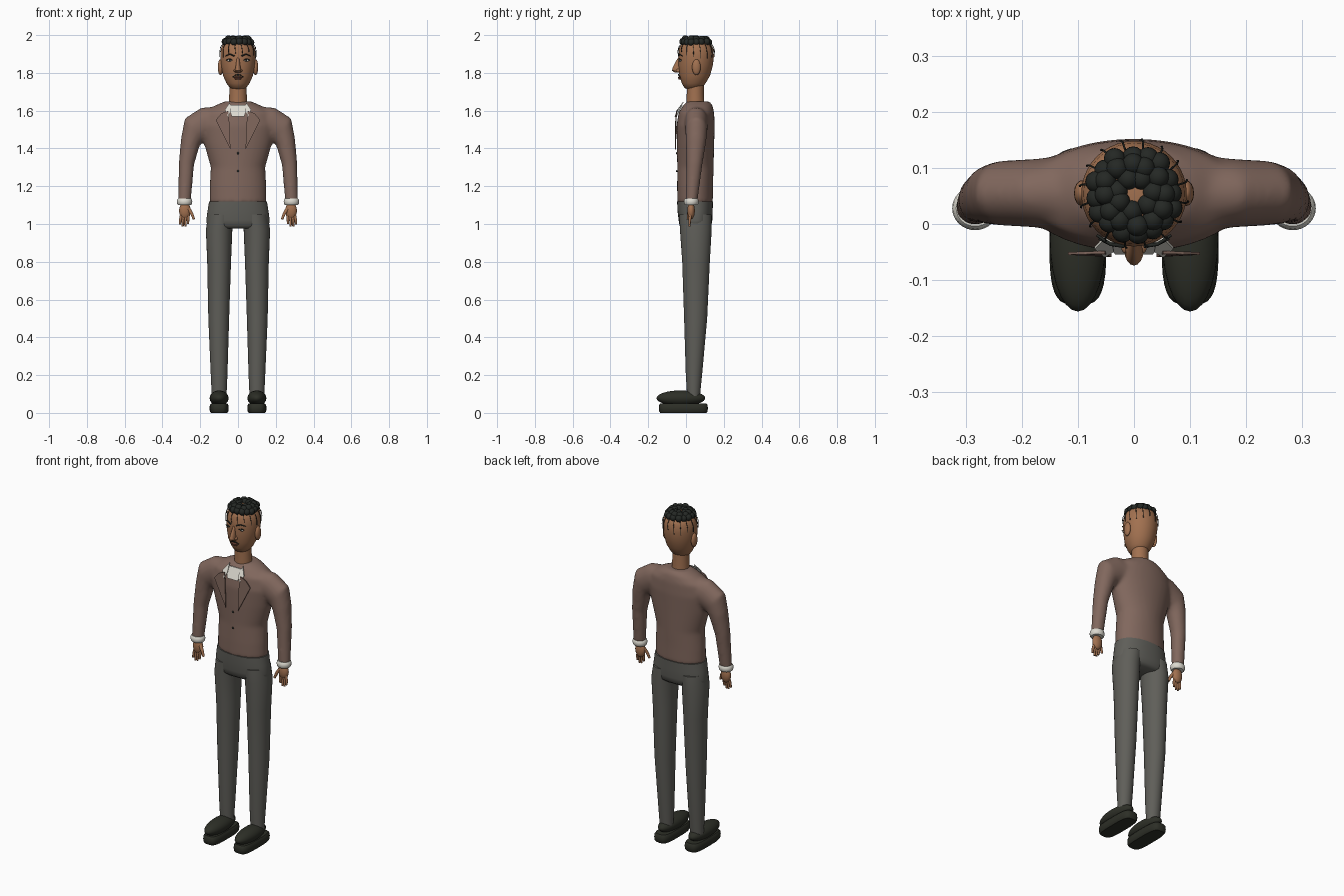
import bpy, bmesh, math, random
from mathutils import Matrix, Vector

if "Cube" in bpy.data.objects:
    bpy.data.objects.remove(bpy.data.objects["Cube"])

random.seed(4)


def mat(name, r, g, b):
    m = bpy.data.materials.new(name)
    m.diffuse_color = (r, g, b, 1)
    m.use_nodes = True
    m.node_tree.nodes["Principled BSDF"].inputs["Base Color"].default_value = m.diffuse_color
    return m


SKIN = mat("skin", .36, .165, .08)
JACKET = mat("jacket_brown", .22, .137, .11)
TROUSER = mat("trouser_grey", .115, .113, .1)
SHOE = mat("shoe_black", .026, .028, .02)
HAIR = mat("hair_black", .018, .021, .018)
WHITE = mat("shirt_white", .72, .7, .63)
LIP = mat("lip_brown", .16, .06, .04)


def activate(ob):
    bpy.context.view_layer.objects.active = ob
    for o in bpy.context.selected_objects:
        o.select_set(False)
    ob.select_set(True)


def mirror(ob):
    ob.modifiers.new("mirror", "MIRROR").use_axis = (True, False, False)


def finish(bm, name, m, both=False, angle=50):
    bmesh.ops.recalc_face_normals(bm, faces=bm.faces)
    me = bpy.data.meshes.new(name)
    bm.to_mesh(me)
    bm.free()
    me.materials.append(m)
    ob = bpy.data.objects.new(name, me)
    bpy.context.collection.objects.link(ob)
    activate(ob)
    bpy.ops.object.shade_smooth_by_angle(angle=math.radians(angle))
    if both:
        mirror(ob)
    return ob


def add_loft(bm, rings, n=32, p=2.0):
    """Rings are (cx, cy, cz, rx, ry, tilt in degrees); p is the superellipse power."""
    prev = None
    for k, (cx, cy, cz, rx, ry, *t) in enumerate(rings):
        t = math.radians(t[0]) if t else 0
        loop = []
        for i in range(n):
            a = 2 * math.pi * i / n
            c, s = math.cos(a), math.sin(a)
            u = math.copysign(abs(c) ** (2 / p), c) * rx
            v = math.copysign(abs(s) ** (2 / p), s) * ry
            loop.append(bm.verts.new((cx + u * math.cos(t), cy + v, cz + u * math.sin(t))))
        if prev:
            for i in range(n):
                j = (i + 1) % n
                bm.faces.new((prev[i], prev[j], loop[j], loop[i]))
        if k in (0, len(rings) - 1):
            bm.faces.new(loop)
        prev = loop
    bmesh.ops.recalc_face_normals(bm, faces=bm.faces)


def loft(name, rings, m, both=False, n=32, p=2.0):
    bm = bmesh.new()
    add_loft(bm, rings, n, p)
    return finish(bm, name, m, both)


def balls(name, items, m, both=False, seg=16):
    """Items are (centre, radii)."""
    bm = bmesh.new()
    for c, r in items:
        bmesh.ops.create_uvsphere(bm, u_segments=seg, v_segments=seg // 2 + 2, radius=1,
                                  matrix=Matrix.Translation(c) @ Matrix.Diagonal((*r, 1)))
    return finish(bm, name, m, both, 80)


def tubes(name, paths, r, m, both=False, tip=1.0):
    cu = bpy.data.curves.new(name, "CURVE")
    cu.dimensions = "3D"
    cu.bevel_depth, cu.bevel_resolution, cu.use_fill_caps = r, 2, True
    for pts in paths:
        s = cu.splines.new("POLY")
        s.points.add(len(pts) - 1)
        for i, q in enumerate(pts):
            s.points[i].co = (*q, 1)
            s.points[i].radius = 1 + (tip - 1) * i / (len(pts) - 1)
    cu.materials.append(m)
    ob = bpy.data.objects.new(name, cu)
    bpy.context.collection.objects.link(ob)
    if both:
        mirror(ob)
    return ob


def plate(name, pts, m, both=False):
    bm = bmesh.new()
    front = [bm.verts.new(q) for q in pts]
    back = [bm.verts.new(Vector(q) + Vector((0, .005, 0))) for q in pts]
    bm.faces.new(front)
    bm.faces.new(back[::-1])
    for i in range(len(pts)):
        j = (i + 1) % len(pts)
        bm.faces.new((front[i], front[j], back[j], back[i]))
    return finish(bm, name, m, both, 20)


# Jacket: torso and sleeves fused into one smooth body
bm = bmesh.new()
add_loft(bm, [(0, .048, 1.11, .151, .094), (0, .048, 1.2, .15, .095), (0, .05, 1.3, .144, .096),
              (0, .05, 1.42, .178, .099), (0, .051, 1.52, .2, .101), (0, .055, 1.59, .185, .094),
              (0, .063, 1.63, .115, .077), (0, .066, 1.649, .07, .058)], 48)
for sgn in (1, -1):
    arm = [(.08, .055, 1.555, .07, .07, 90), (.18, .055, 1.53, .087, .061, 80),
           (.235, .055, 1.497, .078, .058, 53), (.252, .053, 1.435, .053, .054, 20),
           (.273, .045, 1.32, .041, .043, 8), (.284, .029, 1.11, .034, .031, 0)]
    add_loft(bm, [(sgn * x, y, z, a, b, sgn * t) for x, y, z, a, b, t in arm], 32)
jacket = finish(bm, "jacket", JACKET, angle=80)
rm = jacket.modifiers.new("fuse", "REMESH")
rm.mode, rm.voxel_size, rm.use_smooth_shade = "VOXEL", .009, True
sm = jacket.modifiers.new("soften", "SMOOTH")
sm.factor, sm.iterations = .5, 10

# Trousers
loft("trouser_hips", [(0, .05, .975, .14, .066), (0, .05, .99, .163, .084), (0, .05, 1.02, .168, .089),
                      (0, .048, 1.07, .161, .093), (0, .048, 1.12, .153, .095)], TROUSER, n=48, p=2.2)
loft("trouser_legs", [(.1, .04, .09, .039, .034), (.1, .042, .2, .044, .043), (.102, .051, .5, .055, .061),
                      (.1, .053, .8, .063, .073), (.1, .052, .97, .07, .084),
                      (.088, .05, 1.05, .07, .086)], TROUSER, True)

# Shoes
loft("shoe_soles", [(.1, -.014, 0, .043, .122), (.1, -.014, .008, .049, .128), (.1, -.014, .025, .051, .13),
                    (.1, -.014, .042, .049, .128), (.1, -.014, .05, .043, .122)], SHOE, True, p=3.6)
balls("shoe_uppers", [((.1, -.027, .078), (.05, .129, .041))], SHOE, True, 28)

# Cuffs and hands
loft("shirt_cuffs", [(.283, .028, 1.1, .034, .032), (.283, .028, 1.106, .039, .037),
                     (.283, .028, 1.118, .041, .039), (.283, .028, 1.13, .039, .037),
                     (.283, .028, 1.136, .034, .032)], WHITE, True)
balls("palms", [((.281, .027, 1.07), (.031, .02, .045))], SKIN, True)
tubes("fingers", [[(.263 + .012 * i, .024, 1.05), (.264 + .014 * i, .02, 1.02),
                   (.265 + .014 * i, .018, (1.0, .987, .986, .998)[i])] for i in range(4)],
      .0085, SKIN, True, .65)
tubes("thumbs", [[(.262, .022, 1.08), (.245, .014, 1.055), (.233, .01, 1.025)]], .011, SKIN, True, .6)

# Head, neck, ears and nose
loft("neck", [(0, .05, 1.62, .05, .048), (0, .049, 1.69, .046, .045), (0, .049, 1.76, .046, .045)], SKIN)
loft("head", [(0, .036, 1.713, .022, .025), (0, .037, 1.72, .042, .045), (0, .041, 1.745, .061, .063),
              (0, .046, 1.785, .079, .081), (0, .051, 1.84, .09, .091), (0, .054, 1.89, .094, .094),
              (0, .054, 1.93, .09, .09), (0, .053, 1.955, .077, .077), (0, .052, 1.972, .052, .052),
              (0, .052, 1.979, .02, .02)], SKIN, n=40)
balls("ears", [((.093, .055, 1.83), (.014, .023, .042))], SKIN, True)
loft("nose", [(0, -.03, 1.885, .006, .008), (0, -.038, 1.86, .009, .017), (0, -.045, 1.83, .013, .025),
              (0, -.047, 1.812, .017, .027), (0, -.043, 1.803, .012, .018)], SKIN, n=16)
balls("nostrils", [((.014, -.04, 1.812), (.009, .013, .009))], SKIN, True)

# Face features
balls("eye_whites", [((.045, -.029, 1.866), (.013, .006, .006))], WHITE, True)
balls("pupils", [((.044, -.034, 1.866), (.005, .003, .005))], HAIR, True)
tubes("upper_eyelids", [[(.029, -.036, 1.868), (.045, -.035, 1.874), (.062, -.026, 1.868)]], .0025, HAIR, True)
tubes("eyebrows", [[(.018, -.039, 1.889), (.042, -.036, 1.899), (.066, -.02, 1.89)]], .004, HAIR, True, .6)
tubes("moustache", [[(0, -.04, 1.791), (.016, -.037, 1.787), (.028, -.03, 1.777)]], .0035, HAIR, True, .6)
balls("lips", [((0, -.033, 1.776), (.022, .01, .005)), ((0, -.032, 1.769), (.018, .01, .005))], LIP)

# Curly hair: clustered balls in two rings, with loose strands below
curls = []
for count, rad, z in ((16, .069, 1.964), (12, .053, 1.978), (7, .032, 1.978)):
    for i in range(count):
        a = 2 * math.pi * (i + .3 * random.random()) / count
        q = rad + random.uniform(-.004, .004)
        curls.append(((q * math.cos(a), .053 + q * math.sin(a), z + random.uniform(-.003, .002)), (.0195,) * 3))
balls("hair_curls", curls, HAIR)
strands = []
for i in range(16):
    a = 2 * math.pi * (i + .5) / 16
    low = random.uniform(1.875, 1.91)
    strands.append([(r * math.cos(a + d), .054 + r * math.sin(a + d), z) for r, d, z in
                    ((.08, 0, 1.958), (.094, .02, 1.935), (.098, .05, .5 * (low + 1.935)), (.097, .06, low))])
tubes("hair_strands", strands, .0017, HAIR)

# Shirt front, collar, lapels and buttons
plate("shirt_front", [(-.052, -.024, 1.63), (-.034, -.054, 1.57), (.034, -.054, 1.57), (.052, -.024, 1.63)], WHITE)
plate("collar_points", [(.043, -.017, 1.645), (.036, -.05, 1.6), (.052, -.06, 1.567), (.07, -.045, 1.605)],
      WHITE, True)
plate("lapels", [(.052, -.053, 1.6), (.045, -.058, 1.53), (.04, -.059, 1.395), (.118, -.055, 1.55),
                 (.088, -.054, 1.585)], JACKET, True)
balls("buttons", [((0, -.049, z), (.006, .004, .006)) for z in (1.375, 1.28)], HAIR)
